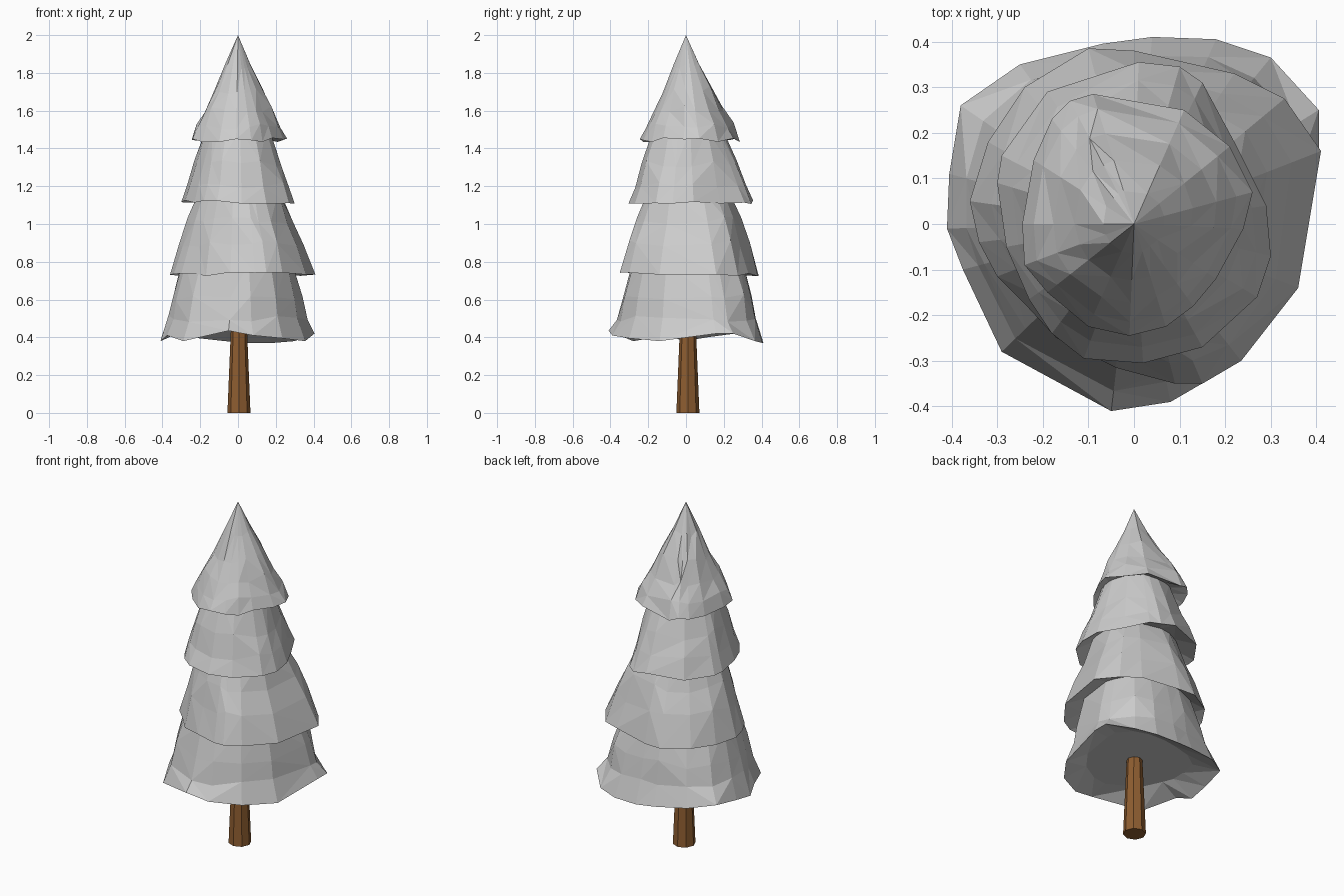
import bpy, bmesh, math, random
from mathutils import Vector

if "Cube" in bpy.data.objects:
    bpy.data.objects.remove(bpy.data.objects["Cube"])

random.seed(7)

# Irregular rim outlines (plan view), bottom tier to top tier
RIMS = [
    [(.405, .16), (.405, .25), (.30, .365), (.18, .405), (.04, .41), (-.07, .395), (-.25, .35),
     (-.38, .26), (-.405, .11), (-.41, -.01), (-.375, -.10), (-.29, -.28), (-.05, -.41),
     (.08, -.39), (.235, -.30), (.355, -.14)],
    [(.41, .16), (.33, .275), (.22, .33), (0, .38), (-.10, .385), (-.24, .30), (-.32, .18),
     (-.36, .05), (-.34, -.04), (-.30, -.115), (-.235, -.18), (-.17, -.25), (-.04, -.315),
     (.09, -.35), (.15, -.35), (.235, -.30), (.36, -.14)],
    [(.29, .04), (.30, -.07), (.27, -.16), (.15, -.27), (.02, -.305), (-.11, -.295),
     (-.18, -.24), (-.23, -.165), (-.28, -.05), (-.30, .09), (-.29, .15), (-.19, .29),
     (.01, .355), (.10, .345), (.15, .31), (.22, .18)],
    [(.26, .07), (.24, -.01), (.18, -.12), (.13, -.18), (.07, -.225), (-.01, -.245),
     (-.10, -.225), (-.19, -.15), (-.24, -.09), (-.245, 0), (-.22, .14), (-.18, .23),
     (-.14, .27), (-.09, .285), (.11, .25), (.21, .17)],
]
# Rim heights of the ragged bottom tier
BOTTOM_Z = [.42, .42, .38, .37, .37, .38, .40, .42, .40, .38, .41, .38, .435, .41, .395, .38]
# Side profile of each tier: (height, scale of rim), the first entry is the rim
PROFILES = [
    [(.40, 1), (.50, .905), (.61, .85), (.79, .73)],
    [(.735, 1), (.90, .88), (1.02, .75), (1.17, .59)],
    [(1.115, 1), (1.21, .90), (1.32, .78), (1.50, .57)],
    [(1.445, 1), (1.52, .90), (1.61, .72), (1.71, .52), (1.84, .27)],
]
NAMES = ["bottom_foliage", "lower_foliage", "upper_foliage", "top_foliage"]


def by_angle(p):
    return math.atan2(p[1], p[0])


def radius_at(pts, ang):
    """Distance from the axis to an outline in a given direction."""
    d = Vector((math.cos(ang), math.sin(ang)))
    for i, a in enumerate(pts):
        a, b = Vector(a), Vector(pts[(i + 1) % len(pts)])
        e = b - a
        den = d.cross(e)
        if abs(den) < 1e-9:
            continue
        t, s = a.cross(e) / den, a.cross(d) / den
        if t > 0 and -1e-6 <= s <= 1 + 1e-6:
            return t
    return .2


def finish(bm, name):
    bmesh.ops.recalc_face_normals(bm, faces=bm.faces)
    me = bpy.data.meshes.new(name)
    bm.to_mesh(me)
    bm.free()
    ob = bpy.data.objects.new(name, me)
    bpy.context.collection.objects.link(ob)
    return ob


def stitch(bm, lo, hi):
    n = len(lo)
    for i in range(n):
        j = (i + 1) % n
        a, b, c, d = lo[i], lo[j], hi[j], hi[i]
        # split along the convex diagonal
        if (a.co + c.co).xy.length > (b.co + d.co).xy.length:
            bm.faces.new((a, b, c)), bm.faces.new((a, c, d))
        else:
            bm.faces.new((a, b, d)), bm.faces.new((b, c, d))


def make_tier(k, neck_below):
    pts = RIMS[k]
    prof = PROFILES[k]
    bm = bmesh.new()
    rings = []
    for r, (z, f) in enumerate(prof):
        ring = []
        for i, (x, y) in enumerate(pts):
            ang = by_angle((x, y))
            if r == 0:
                rad, h = math.hypot(x, y), z + random.uniform(-.012, .012)
                if k == 0:
                    h = heights[i]
            else:
                # rings get rounder higher up the tier
                w = .14 * r
                near = [radius_at(pts, ang + o) for o in (-w, 0, w)]
                rad = sum(near) / 3 * f * random.uniform(.985, 1.015)
                h = z + random.uniform(-.02, .02)
            if k < 3 and r == len(prof) - 1:
                rad, h = min(rad, .93 * radius_at(RIMS[k + 1], ang)), z
            ring.append(bm.verts.new((rad * math.cos(ang), rad * math.sin(ang), h)))
        rings.append(ring)
    for lo, hi in zip(rings, rings[1:]):
        stitch(bm, lo, hi)
    # concave underside, running in to the tier below
    inner = []
    for x, y in pts:
        ang, rad = by_angle((x, y)), .68 * math.hypot(x, y)
        if neck_below:
            rad = min(radius_at(neck_below, ang), .95 * math.hypot(x, y))
        inner.append(bm.verts.new((rad * math.cos(ang), rad * math.sin(ang), prof[0][0] + .05)))
    stitch(bm, inner, rings[0])
    if k == 0:
        bm.faces.new(inner)
    if k == 3:
        tip = bm.verts.new((0, 0, 2))
        for i, v in enumerate(rings[-1]):
            bm.faces.new((v, rings[-1][(i + 1) % len(pts)], tip))
    neck = [(v.co.x, v.co.y) for v in rings[-1]]
    finish(bm, NAMES[k])
    return neck


# Foliage tiers, outlines ordered around the axis
order = sorted(range(len(BOTTOM_Z)), key=lambda i: by_angle(RIMS[0][i]))
heights = [BOTTOM_Z[i] for i in order]
RIMS = [sorted(r, key=by_angle) for r in RIMS]
neck = None
for k in range(4):
    neck = make_tier(k, neck)

# Tapered trunk
bm = bmesh.new()
bmesh.ops.create_cone(bm, cap_ends=True, segments=8, radius1=.061, radius2=.042, depth=.46)
bmesh.ops.translate(bm, verts=bm.verts, vec=(.005, .01, .23))
trunk = finish(bm, "trunk")
mat = bpy.data.materials.new("bark")
mat.diffuse_color = (.27, .11, .03, 1)
mat.use_nodes = True
mat.node_tree.nodes["Principled BSDF"].inputs["Base Color"].default_value = mat.diffuse_color
trunk.data.materials.append(mat)
